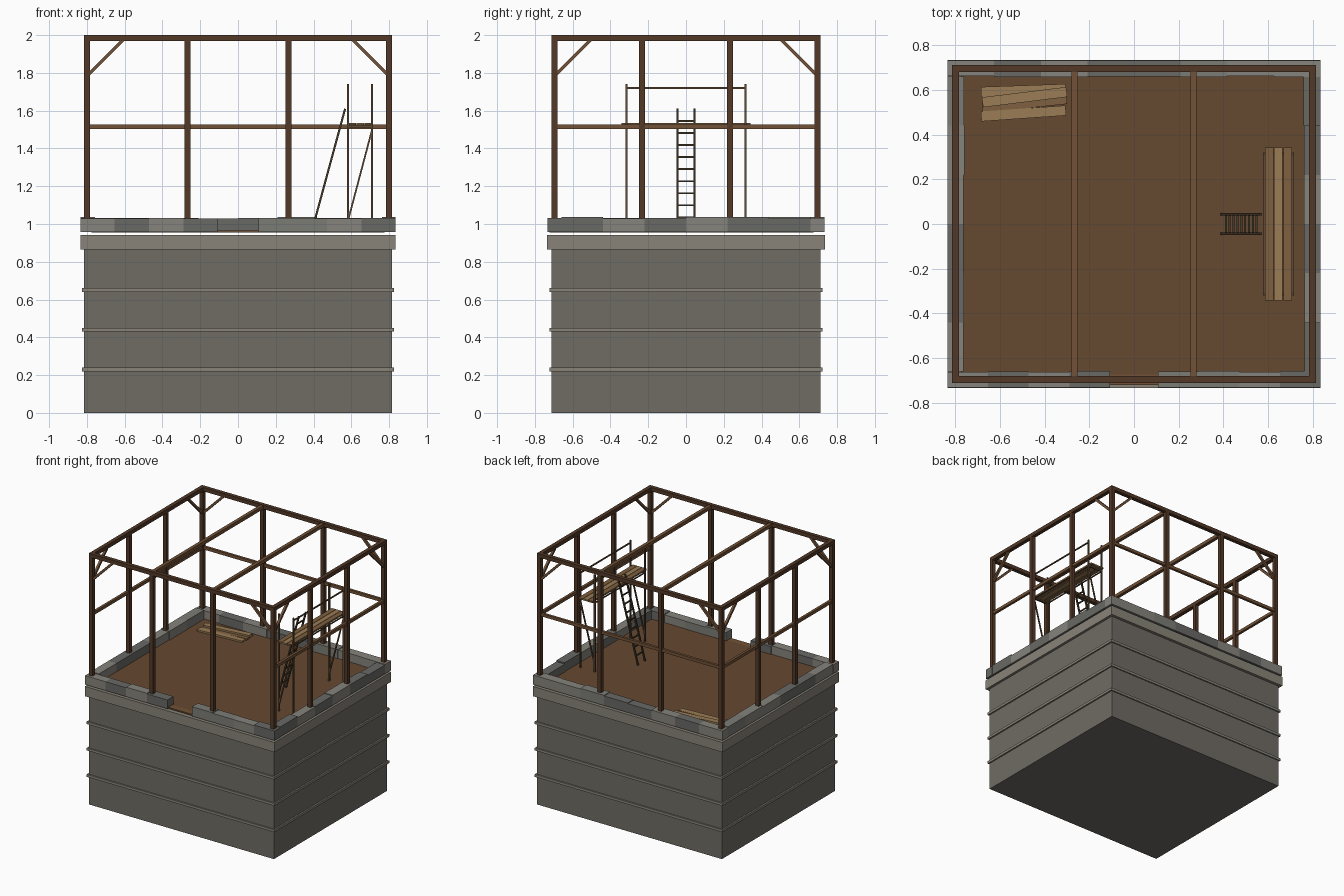
import bpy, math, random
from mathutils import Vector, Matrix

if "Cube" in bpy.data.objects:
    bpy.data.objects.remove(bpy.data.objects["Cube"])

random.seed(4)
mats = {}
COL = {'stone': (.16, .15, .13), 'cap': (.25, .23, .19), 'block_a': (.14, .14, .13),
       'block_b': (.2, .2, .18), 'block_c': (.24, .23, .2), 'floor': (.13, .065, .03),
       'timber': (.085, .04, .02), 'beam': (.17, .085, .038), 'plank': (.32, .2, .09),
       'plank_dark': (.21, .115, .05), 'pole': (.12, .07, .035), 'ladder': (.06, .042, .024)}


def mat(key):
    if key not in mats:
        m = bpy.data.materials.new(key)
        m.diffuse_color = (*COL[key], 1)
        m.use_nodes = True
        m.node_tree.nodes["Principled BSDF"].inputs["Base Color"].default_value = m.diffuse_color
        mats[key] = m
    return mats[key]


CUBE = [(x, y, z) for x in (-.5, .5) for y in (-.5, .5) for z in (-.5, .5)]
FACES = [(0, 1, 3, 2), (4, 6, 7, 5), (0, 4, 5, 1), (2, 3, 7, 6), (0, 2, 6, 4), (1, 5, 7, 3)]


def solid(name, size, matrix, key):
    me = bpy.data.meshes.new(name)
    me.from_pydata([matrix @ Vector(a * b for a, b in zip(v, size)) for v in CUBE], [], FACES)
    me.materials.append(mat(key))
    ob = bpy.data.objects.new(name, me)
    bpy.context.collection.objects.link(ob)
    return ob


def box(name, lo, hi, key):
    lo, hi = Vector(lo), Vector(hi)
    return solid(name, hi - lo, Matrix.Translation((lo + hi) / 2), key)


def bar(name, a, b, w, key, h=None):
    """Square-section bar from a to b."""
    a, b = Vector(a), Vector(b)
    d = (b - a).normalized()
    up = Vector((0, 0, 1)) if abs(d.z) < .999 else Vector((0, 1, 0))
    s = up.cross(d).normalized()
    rot = Matrix((s, d.cross(s), d)).transposed().to_4x4()
    return solid(name, (w, h or w, (b - a).length), Matrix.Translation((a + b) / 2) @ rot, key)


# Stone base with string courses and cap
box('stone_base', (-.815, -.712, 0), (.815, .712, .865), 'stone')
for z in (.23, .44, .65):
    box('string_course', (-.827, -.722, z - .01), (.827, .722, z + .01), 'cap')
box('base_cap', (-.835, -.735, .865), (.835, .735, .943), 'cap')

# Floor and door threshold
F = .966
box('floor', (-.775, -.675, .955), (.775, .675, F), 'floor')
box('threshold', (-.108, -.722, .955), (.108, -.67, F), 'beam')


# Low wall of stone blocks, with a door gap at the front
def blocks(name, start, end, n, fixed, axis, sign):
    step = (end - start) / n
    for i in range(n):
        a, b = start + i * step, start + (i + 1) * step
        outer, inner = fixed, fixed - .073 - random.uniform(-.003, .003)
        lo, hi = sorted((sign * outer, sign * inner))
        top = random.choice((1.028, 1.033, 1.038))
        key = random.choice(('block_a', 'block_b', 'block_c'))
        if axis == 'x':
            box(name, (a, lo, .957), (b, hi, top), key)
        else:
            box(name, (lo, a, .957), (hi, b, top), key)


blocks('front_wall_block', -.835, -.108, 4, .733, 'x', -1)
blocks('front_wall_block', .108, .835, 4, .733, 'x', -1)
blocks('back_wall_block', -.835, .835, 8, .733, 'x', 1)
for s in (-1, 1):
    blocks('side_wall_block', -.66, .66, 6, .834, 'y', s)

# Timber frame: posts, top plates, cross beams
X, Y, W = .799, .696, .031
for s in (-1, 1):
    for x in (-X, -.267, .267, X):
        bar('wall_post', (x, s * Y, F), (x, s * Y, 1.97), W, 'timber')
    for y in (-.232, .232):
        bar('side_post', (s * X, y, F), (s * X, y, 1.97), W, 'timber')
    bar('long_top_plate', (-X - W / 2, s * Y, 1.985), (X + W / 2, s * Y, 1.985), W, 'timber', .03)
    bar('side_top_plate', (s * X, -Y + W / 2, 1.985), (s * X, Y - W / 2, 1.985), W, 'timber', .03)
    bar('cross_beam', (s * .267, -Y + W / 2, 1.983), (s * .267, Y - W / 2, 1.983), .027, 'beam')
    bar('side_mid_rail', (s * X, -Y, 1.516), (s * X, Y, 1.516), .02, 'beam', .024)
    # Corner braces
    for t in (-1, 1):
        bar('wall_brace', (s * .793, t * Y, 1.79), (s * .61, t * Y, 1.973), .018, 'beam')
        bar('side_brace', (s * X, t * .69, 1.79), (s * X, t * .507, 1.973), .018, 'beam')
bar('back_mid_rail', (-X, Y, 1.516), (X, Y, 1.516), .02, 'beam', .024)

# Scaffold
for y in (-.315, .315):
    for x in (.583, .71):
        bar('scaffold_pole', (x, y, F), (x, y, 1.74), .011, 'pole')
    bar('scaffold_brace', (.583, y, 1.02), (.71, y, 1.5), .009, 'pole')
    bar('scaffold_bearer', (.578, y, 1.517), (.715, y, 1.517), .011, 'pole')
for x in (.583, .71):
    bar('scaffold_ledger', (x, -.315, 1.515), (x, .315, 1.515), .008, 'pole')
bar('scaffold_guard_rail', (.71, -.315, 1.72), (.71, .315, 1.72), .009, 'pole')
for i, key in enumerate(('plank_dark', 'plank', 'plank_dark')):
    x = .606 + i * .041
    box('scaffold_plank', (x - .019, -.342, 1.523), (x + .019, .342, 1.536), key)

# Ladder leaning on the scaffold
foot, head = Vector((.392, 0, F)), Vector((.567, 0, 1.61))
for s in (-1, 1):
    off = Vector((0, s * .044, 0))
    bar('ladder_rail', foot + off, head + off, .011, 'ladder')
for i in range(9):
    p = foot.lerp(head, (1.036 + i * .0637 - F) / (1.61 - F))
    bar('ladder_rung', p - Vector((0, .044, 0)), p + Vector((0, .044, 0)), .009, 'ladder')

# Loose plank pile
for x, y, z, deg, key in ((-.495, .598, .973, 2, 'plank'), (-.495, .495, .973, 4, 'plank'),
                          (-.49, .54, .973, 6, 'plank_dark'), (-.49, .568, .987, 7, 'plank')):
    solid('loose_plank', (.38, .045, .013),
          Matrix.Translation((x, y, z)) @ Matrix.Rotation(math.radians(deg), 4, 'Z'), key)
